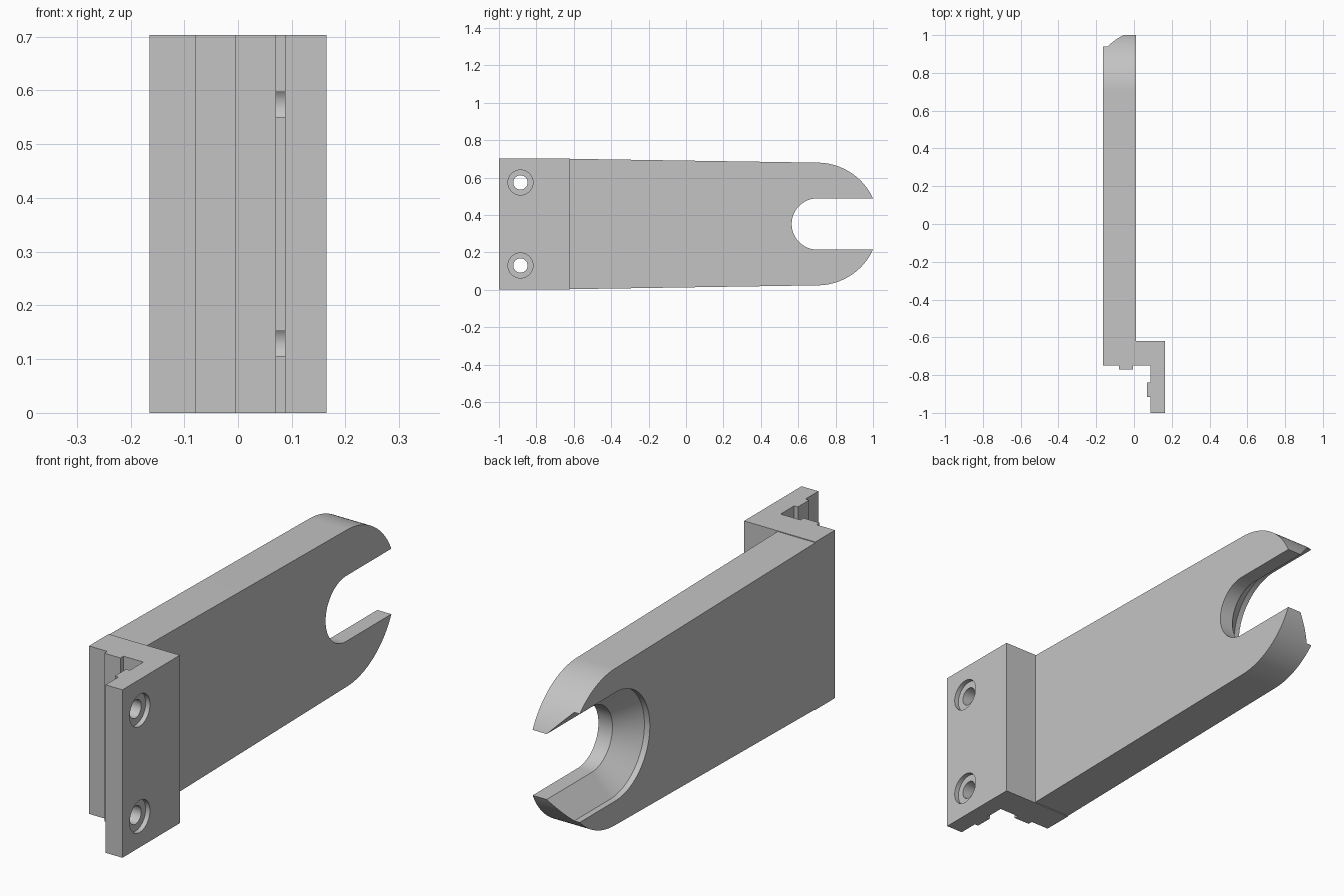
import bpy, bmesh
from math import pi, sin, cos, radians

HEIGHT = 0.703
MID = HEIGHT / 2
TIP_Y = 0.702          # centre of the rounded end and of the slot

if "Cube" in bpy.data.objects:
    bpy.data.objects.remove(bpy.data.objects["Cube"])

grey = bpy.data.materials.new("plain grey")
grey.use_nodes = True
grey.diffuse_color = (0.55, 0.55, 0.55, 1)
grey.node_tree.nodes["Principled BSDF"].inputs["Base Color"].default_value = grey.diffuse_color


def loft(name, rings):
    """Closed solid through matching rings of points."""
    bm = bmesh.new()
    loops = [[bm.verts.new(p) for p in ring] for ring in rings]
    for a, b in zip(loops, loops[1:]):
        for i in range(len(a)):
            j = (i + 1) % len(a)
            bm.faces.new((a[i], a[j], b[j], b[i]))
    bm.faces.new(loops[0])
    bm.faces.new(loops[-1])
    bmesh.ops.recalc_face_normals(bm, faces=bm.faces)
    mesh = bpy.data.meshes.new(name)
    bm.to_mesh(mesh)
    bm.free()
    mesh.materials.append(grey)
    obj = bpy.data.objects.new(name, mesh)
    bpy.context.collection.objects.link(obj)
    return obj


def arc(y, z, r, start, end, steps):
    angles = [start + (end - start) * i / steps for i in range(steps + 1)]
    return [(y + r * cos(a), z + r * sin(a)) for a in angles]


def across(x, outline):
    return [(x, y, z) for y, z in outline]


def combine(target, tool, operation):
    mod = target.modifiers.new(operation.lower(), 'BOOLEAN')
    mod.object = tool
    mod.operation = operation
    mod.solver = 'EXACT'
    bpy.context.view_layer.objects.active = target
    bpy.ops.object.modifier_apply(modifier=mod.name)
    bpy.data.objects.remove(tool)


# Mounting bracket: stepped plan profile with two locating ribs
plan = [(-0.165, -0.75), (-0.08, -0.75), (-0.08, -0.77), (-0.005, -0.77),
        (-0.005, -0.75), (0.087, -0.75), (0.087, -0.84), (0.07, -0.84),
        (0.07, -0.915), (0.087, -0.915), (0.087, -1), (0.165, -1),
        (0.165, -0.62), (-0.165, -0.62)]
bracket = loft("mounting_bracket", [[(x, y, z) for x, y in plan] for z in (0, HEIGHT)])

# Tapered arm with a rounded end
side = [(-0.68, HEIGHT - 0.002), (-0.68, 0.002)] + arc(TIP_Y, MID, 0.328, -pi / 2, pi / 2, 64)
arm = loft("slotted_arm", [across(x, side) for x in (-0.165, 0.01)])
combine(bracket, arm, 'UNION')


# Open slot, countersunk from one side
def slot(r):
    return arc(TIP_Y, MID, r, pi / 2, 3 * pi / 2, 48) + [(1.2, MID - r), (1.2, MID + r)]


steps = [(0.05, 0.137), (-0.055, 0.137), (-0.14, 0.227), (-0.2, 0.227)]
combine(bracket, loft("slot_cutter", [across(x, slot(r)) for x, r in steps]), 'DIFFERENCE')

# Counterbored screw holes
for z in (MID - 0.222, MID + 0.222):
    bore = [(0.05, 0.038), (0.145, 0.038), (0.145, 0.067), (0.2, 0.067)]
    rings = [across(x, arc(-0.885, z, r, 0, 2 * pi, 40)[:-1]) for x, r in bore]
    combine(bracket, loft("hole_cutter", rings), 'DIFFERENCE')

bracket.name = "slotted_bracket_arm"
bpy.ops.object.select_all(action='DESELECT')
bracket.select_set(True)
bpy.context.view_layer.objects.active = bracket
bpy.ops.object.shade_smooth_by_angle(angle=radians(20))
